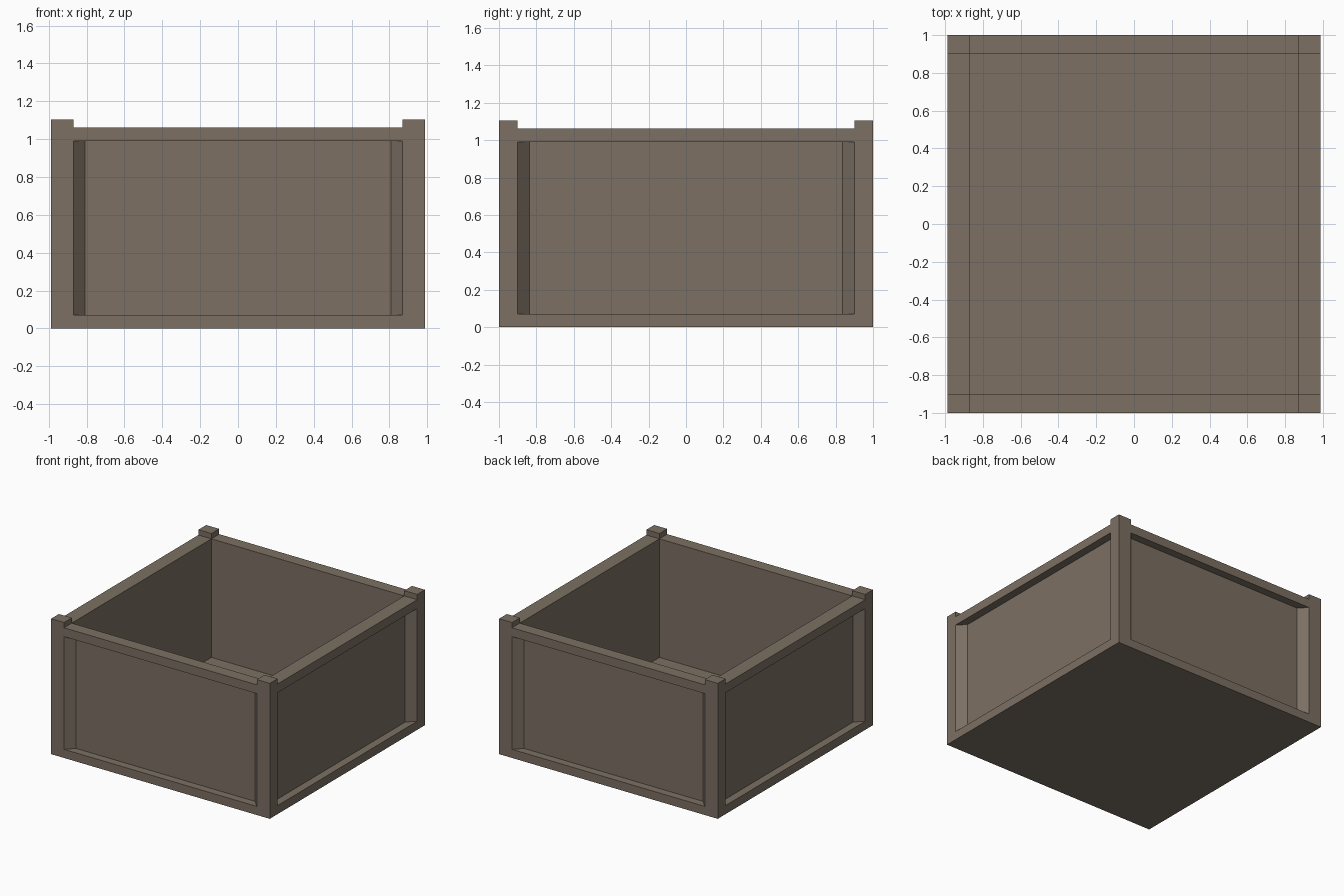
import bpy, bmesh

if "Cube" in bpy.data.objects:
    bpy.data.objects.remove(bpy.data.objects["Cube"])

HX, HY = 0.987, 1.0        # outer half sizes
IX, IY = 0.87, 0.90        # inner half sizes, also the post edges
DEPTH, SLOPE = 0.065, 0.062


def prism(name, outline, z0, z1):
    """Extrude a plan outline between two heights."""
    bm = bmesh.new()
    face = bm.faces.new([bm.verts.new((x, y, z0)) for x, y in outline])
    ext = bmesh.ops.extrude_face_region(bm, geom=[face])
    verts = [v for v in ext["geom"] if isinstance(v, bmesh.types.BMVert)]
    bmesh.ops.translate(bm, verts=verts, vec=(0, 0, z1 - z0))
    bmesh.ops.recalc_face_normals(bm, faces=bm.faces)
    mesh = bpy.data.meshes.new(name)
    bm.to_mesh(mesh)
    bm.free()
    obj = bpy.data.objects.new(name, mesh)
    bpy.context.collection.objects.link(obj)
    return obj


def rect(x, y):
    return [(-x, -y), (x, -y), (x, y), (-x, y)]


def recess(half, face):
    """Panel recess with splayed sides, for a wall facing -y."""
    inner, back, out = half - SLOPE, -face + DEPTH, -face - 0.1
    return [(-half, out), (half, out), (half, -face),
            (inner, back), (-inner, back), (-half, -face)]


# Solid block reaching the post tops
box = prism("planter_box", rect(HX, HY), 0, 1.105)

# Hollow inside above the floor, and lowered rails between the posts
cutters = [
    prism("cut_hollow", rect(IX, IY), 0.095, 1.3),
    prism("cut_rails_front_back", rect(IX, HY + 0.2), 1.062, 1.3),
    prism("cut_rails_sides", rect(HX + 0.2, IY), 1.062, 1.3),
]

# Recessed panel on each of the four walls
for s in (1, -1):
    cutters.append(prism("cut_panel", [(s * x, s * y) for x, y in recess(IX, HY)], 0.07, 0.99))
    cutters.append(prism("cut_panel", [(-s * y, s * x) for x, y in recess(IY, HX)], 0.07, 0.99))

for c in cutters:
    c.hide_render = True
    mod = box.modifiers.new(c.name, "BOOLEAN")
    mod.operation = "DIFFERENCE"
    mod.solver = "EXACT"
    mod.object = c

# Bake the cuts and clear away the cutters
dg = bpy.context.evaluated_depsgraph_get()
carved = bpy.data.meshes.new_from_object(box.evaluated_get(dg))
box.modifiers.clear()
box.data = carved
for c in cutters:
    bpy.data.objects.remove(c)

# Weathered brown wood
wood = bpy.data.materials.new("brown_wood")
wood.diffuse_color = (0.20, 0.16, 0.125, 1)
wood.use_nodes = True
wood.node_tree.nodes["Principled BSDF"].inputs["Base Color"].default_value = wood.diffuse_color
box.data.materials.clear()
box.data.materials.append(wood)
